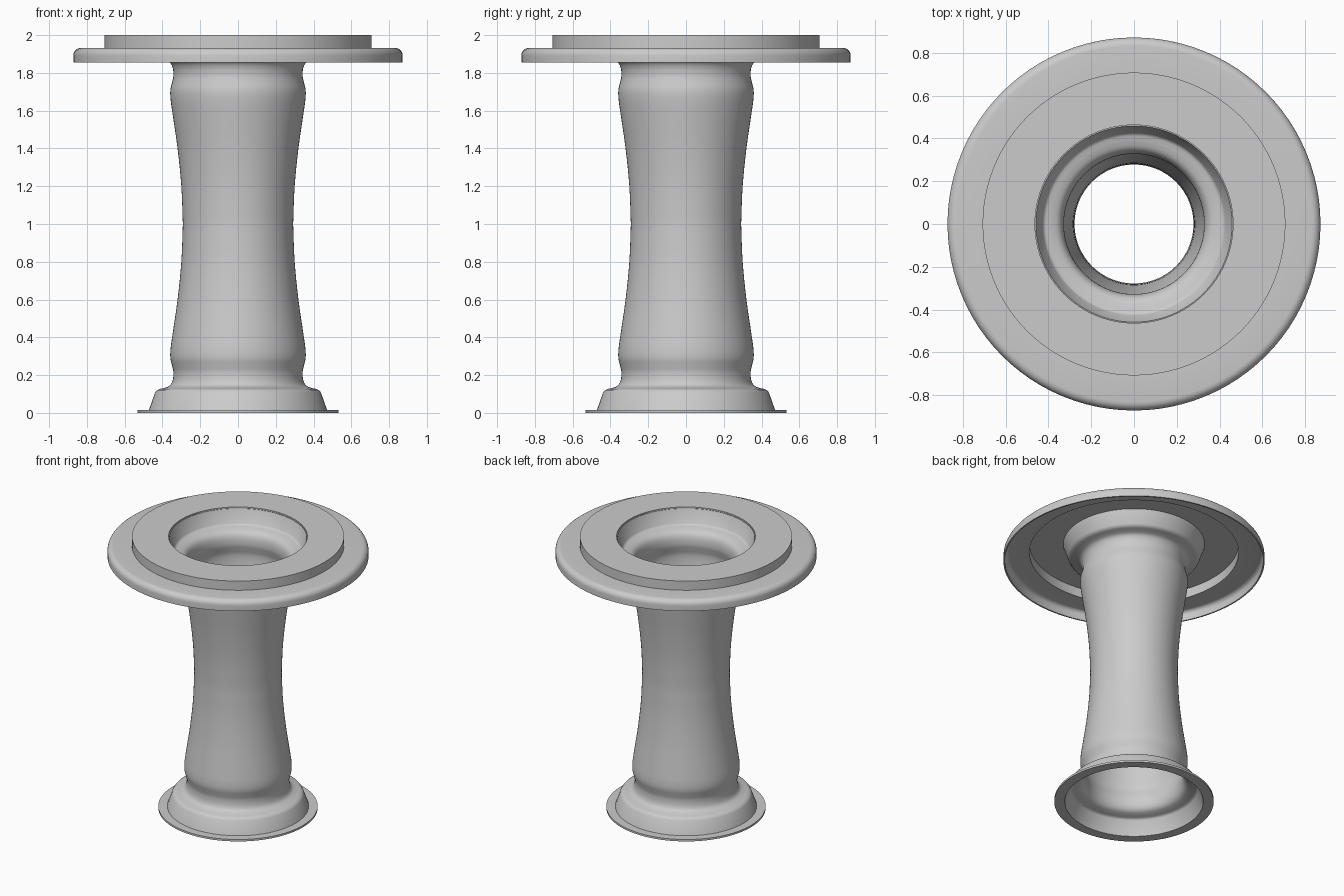
import bpy, bmesh, math
from mathutils import Vector

SEGMENTS = 96

if "Cube" in bpy.data.objects:
    bpy.data.objects.remove(bpy.data.objects["Cube"], do_unlink=True)

grey = bpy.data.materials.new("plain grey")
grey.use_nodes = True
colour = (0.6, 0.6, 0.6, 1)
grey.diffuse_color = colour
grey.node_tree.nodes["Principled BSDF"].inputs["Base Color"].default_value = colour


def smooth_profile(points, steps=4):
    """Catmull-Rom curve through (radius, height) points."""
    p = [Vector(q) for q in points]
    p = [2 * p[0] - p[1]] + p + [2 * p[-1] - p[-2]]
    out = []
    for a, b, c, d in zip(p, p[1:], p[2:], p[3:]):
        for s in range(steps):
            t = s / steps
            out.append((2 * b + (c - a) * t + (2 * a - 5 * b + 4 * c - d) * t * t
                        + (3 * b - a - 3 * c + d) * t ** 3) / 2)
    return [tuple(v) for v in out] + [tuple(p[-2])]


def lathe(name, profile, thickness):
    """Revolve a profile into a sheet and thicken it inwards."""
    bm = bmesh.new()
    rings = []
    for r, z in profile:
        angles = [math.tau * i / SEGMENTS for i in range(SEGMENTS)]
        rings.append([bm.verts.new((r * math.cos(a), r * math.sin(a), z)) for a in angles])
    for low, high in zip(rings, rings[1:]):
        for i in range(SEGMENTS):
            j = (i + 1) % SEGMENTS
            bm.faces.new((low[i], low[j], high[j], high[i]))
    mesh = bpy.data.meshes.new(name)
    bm.to_mesh(mesh)
    bm.free()
    mesh.materials.append(grey)
    obj = bpy.data.objects.new(name, mesh)
    bpy.context.collection.objects.link(obj)
    shell = obj.modifiers.new("shell", "SOLIDIFY")
    shell.thickness = thickness
    shell.offset = -1
    shell.use_even_offset = True
    bpy.ops.object.select_all(action="DESELECT")
    obj.select_set(True)
    bpy.context.view_layer.objects.active = obj
    bpy.ops.object.modifier_apply(modifier="shell")
    bpy.ops.object.shade_smooth_by_angle(angle=math.radians(35))
    return obj


# Hollow column: foot, neck, bulge and waist, mirrored about mid height
foot = [(0.472, 0.014), (0.439, 0.108), (0.43, 0.12), (0.415, 0.127)]
body = smooth_profile([(0.395, 0.13), (0.362, 0.144), (0.346, 0.172), (0.342, 0.215),
                       (0.349, 0.25), (0.358, 0.29), (0.357, 0.34), (0.346, 0.42),
                       (0.32, 0.6), (0.3, 0.8), (0.292, 1.0)])
half = foot + body
upper = [(r, 2 - z) for r, z in reversed(half[:-1])]
lathe("column", [(0.532, 0.014)] + half + upper, 0.014)

# Stepped top plate, a hollow sheet with a rounded outer edge
edge = [(0.832 + 0.04 * math.cos(a), 1.892 + 0.04 * math.sin(a))
        for a in [math.radians(15 * k) for k in range(7)]]
lathe("top_plate", [(0.872, 1.855)] + edge +
      [(0.708, 1.932), (0.708, 2.0), (0.463, 2.0)], 0.01)
